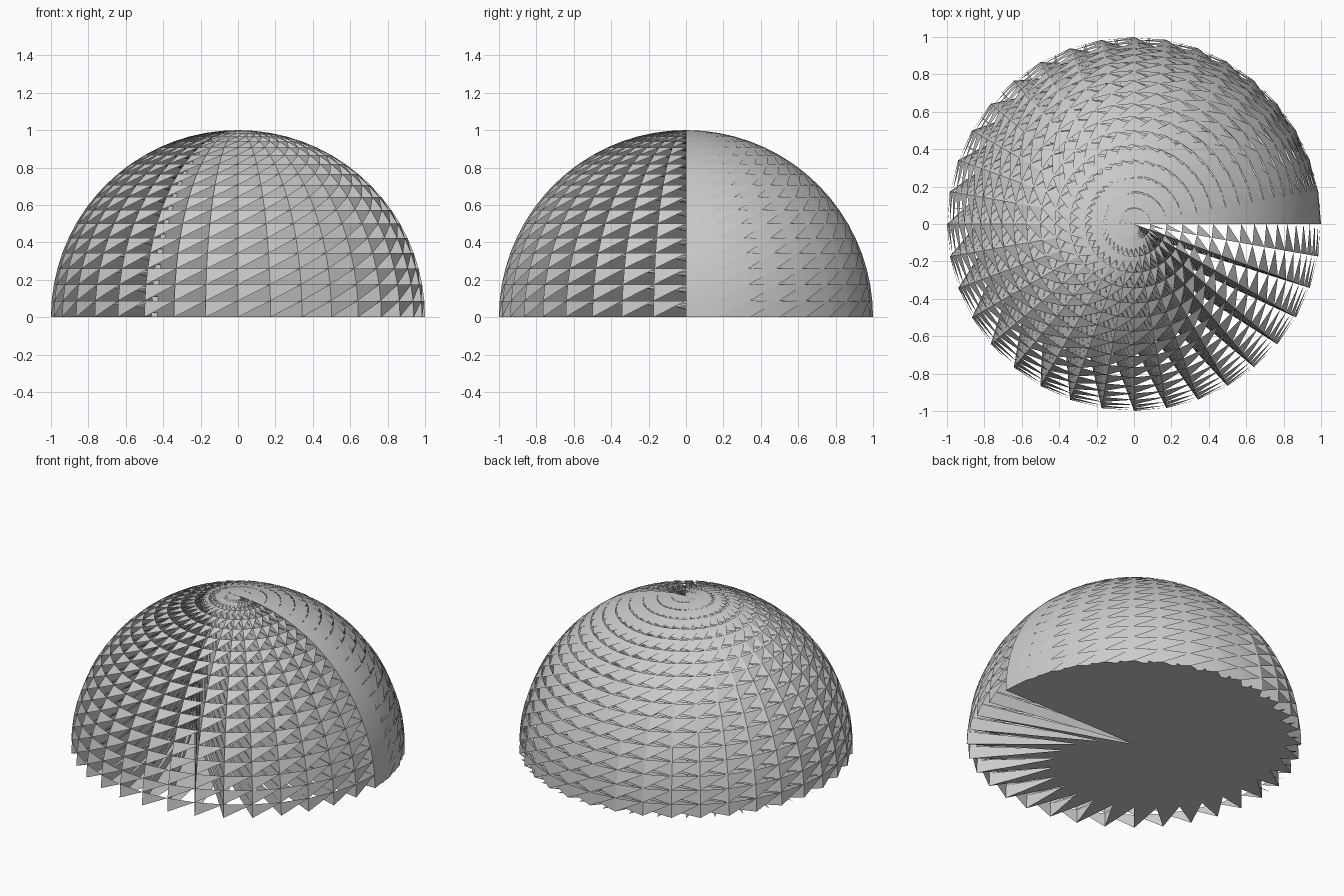
import bpy, bmesh
from math import sin, cos, radians
from mathutils import Vector

old = bpy.data.objects.get("Cube")
if old:
    bpy.data.objects.remove(old, do_unlink=True)

SEGMENTS, ROWS = 36, 18
STEP = 360 / SEGMENTS
RISE = 90 / ROWS

grey = bpy.data.materials.new("light_grey")
grey.use_nodes = True
colour = (0.6, 0.6, 0.6, 1)
grey.diffuse_color = colour
grey.node_tree.nodes["Principled BSDF"].inputs["Base Color"].default_value = colour


def on_dome(angle, row):
    """Point on the unit dome at an angle in degrees and a row number."""
    a, lat = radians(angle % 360), radians(row * RISE)
    r = 0 if row == ROWS else cos(lat)
    return Vector((r * cos(a), r * sin(a), sin(lat)))


def build(name, triangles):
    """Make one object from triangles, welding shared corners."""
    bm = bmesh.new()
    corners = {}

    def vert(p):
        key = tuple(round(c, 4) + 0.0 for c in p)
        if key not in corners:
            corners[key] = bm.verts.new(p)
        return corners[key]

    for a, b, c in triangles:
        if (b - a).cross(c - a).length > 1e-5:
            trio = [vert(p) for p in (a, b, c)]
            if bm.faces.get(trio) is None:
                bm.faces.new(trio)
    mesh = bpy.data.meshes.new(name)
    bm.to_mesh(mesh)
    bm.free()
    mesh.materials.append(grey)
    obj = bpy.data.objects.new(name, mesh)
    bpy.context.collection.objects.link(obj)
    bpy.ops.object.select_all(action='DESELECT')
    obj.select_set(True)
    bpy.context.view_layer.objects.active = obj
    bpy.ops.object.shade_smooth_by_angle(angle=radians(30))
    return obj


scales, fins, base = [], [], []
for i in range(SEGMENTS):
    start, end = i * STEP, (i + 1) * STEP
    anchor = start / 2      # fins reach back to half the turn, so they dip deeper
    for j in range(ROWS):
        # outer scale hanging from the row above
        scales.append((on_dome(start, j), on_dome(end, j + 1), on_dome(start, j + 1)))
        # fin folding inward behind the scales
        fins.append((on_dome(anchor, j), on_dome(end, j), on_dome(end, j + 1)))
    # spiked floor
    base.append((Vector((0, 0, 0)), on_dome(end, 0), on_dome(anchor, 0)))

build("dome_shell", scales + fins)
build("spiked_base", base)
